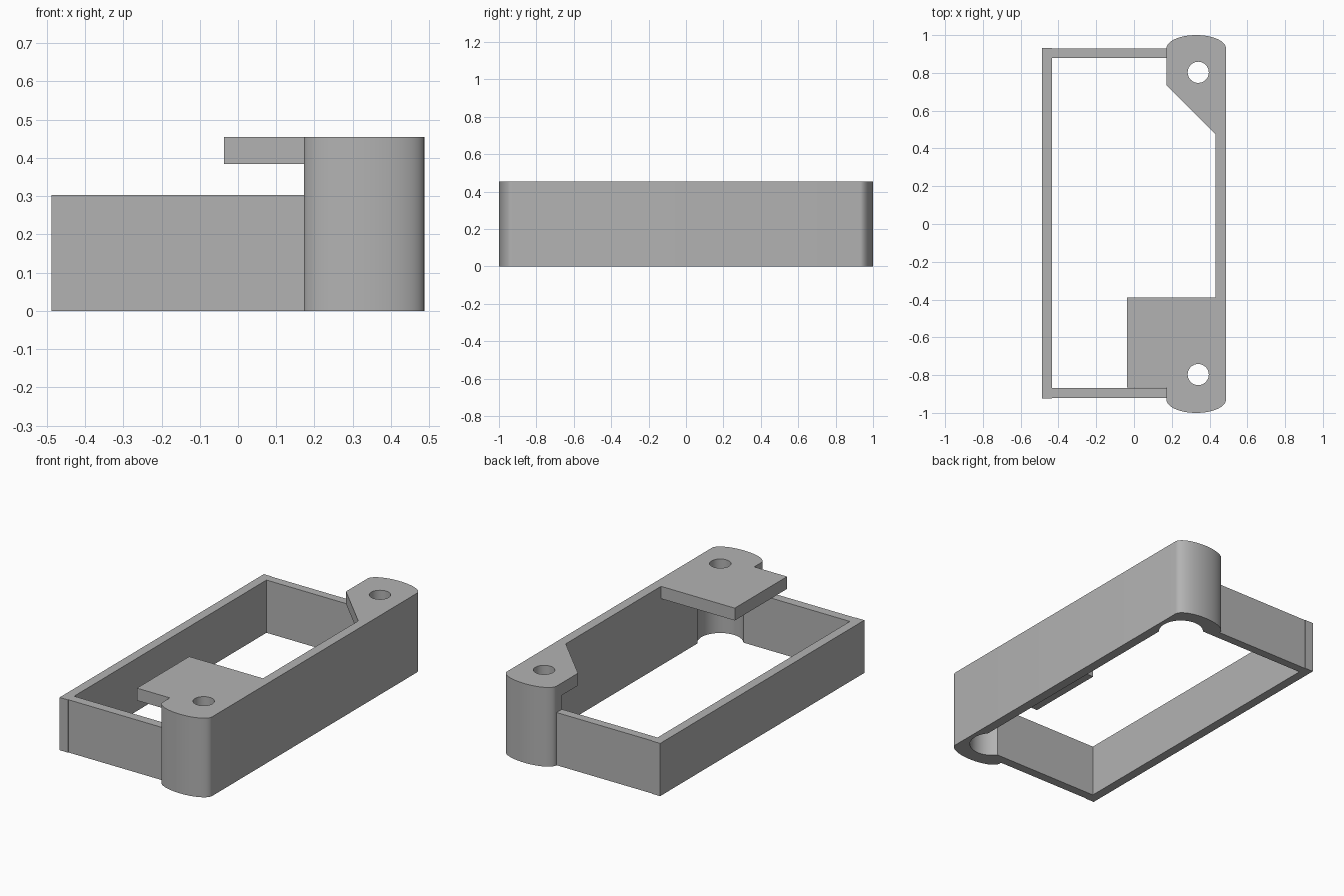
import bpy, bmesh, math

old = bpy.data.objects.get("Cube")
if old:
    bpy.data.objects.remove(old, do_unlink=True)

gray = bpy.data.materials.new("plain gray")
gray.use_nodes = True
COLOR = (0.45, 0.45, 0.45, 1)
gray.diffuse_color = COLOR
gray.node_tree.nodes["Principled BSDF"].inputs["Base Color"].default_value = COLOR


def prism(name, outline, bottom, top):
    """Extrude a counter-clockwise outline between two heights."""
    bm = bmesh.new()
    face = bm.faces.new([bm.verts.new((x, y, bottom)) for x, y in outline])
    grown = bmesh.ops.extrude_face_region(bm, geom=[face])["geom"]
    moved = [v for v in grown if isinstance(v, bmesh.types.BMVert)]
    bmesh.ops.translate(bm, verts=moved, vec=(0, 0, top - bottom))
    bmesh.ops.recalc_face_normals(bm, faces=bm.faces)
    mesh = bpy.data.meshes.new(name)
    bm.to_mesh(mesh)
    bm.free()
    mesh.materials.append(gray)
    obj = bpy.data.objects.new(name, mesh)
    bpy.context.collection.objects.link(obj)
    return obj


def rect(x0, x1, y0, y1):
    return [(x0, y0), (x1, y0), (x1, y1), (x0, y1)]


def arc(cx, cy, rx, ry, start, end, steps):
    angles = [math.radians(start + (end - start) * i / steps) for i in range(steps + 1)]
    return [(cx + rx * math.cos(a), cy + ry * math.sin(a)) for a in angles]


def cut(target, cutter):
    cutter.hide_render = True
    mod = target.modifiers.new("cut", "BOOLEAN")
    mod.operation = "DIFFERENCE"
    mod.solver = "EXACT"
    mod.object = cutter
    bpy.context.view_layer.objects.active = target
    bpy.ops.object.modifier_apply(modifier=mod.name)
    bpy.data.objects.remove(cutter, do_unlink=True)


# Low walls on three sides
LOW = 0.303
prism("left_wall", rect(-0.488, -0.435, -0.923, 0.932), 0, LOW)
prism("front_wall", rect(-0.435, 0.19, -0.92, -0.867), 0, LOW)
prism("back_wall", rect(-0.435, 0.19, 0.88, 0.929), 0, LOW)

# Tall side with rounded posts, a square tab and a chamfered corner plate
POST_L, POST_R, WALL_IN = 0.172, 0.487, 0.432
TALL, PLATE_UNDER = 0.455, 0.384
mid, half = (POST_L + POST_R) / 2, (POST_R - POST_L) / 2
outline = arc(mid, -0.93, half, 0.07, 180, 360, 32)
outline += arc(mid, 0.93, half, 0.07, 0, 180, 32)
outline += [(POST_L, 0.735), (WALL_IN, 0.475), (WALL_IN, -0.39),
            (-0.037, -0.39), (-0.037, -0.865), (POST_L, -0.865)]
housing = prism("tall_side_housing", outline, 0, TALL)

# Hollow under the plates, round post sockets and screw holes
cut(housing, prism("hollow_cutter", rect(-0.3, WALL_IN, -0.867, 0.88), -0.1, PLATE_UNDER))
for y in (-0.797, 0.803):
    socket = arc(0.34, y, 0.12, 0.12, 0, 352.5, 47)
    cut(housing, prism("socket_cutter", socket, -0.1, PLATE_UNDER))
    hole = arc(0.34, y, 0.056, 0.056, 0, 348.75, 31)
    cut(housing, prism("hole_cutter", hole, 0.2, 0.6))

bpy.ops.object.select_all(action="DESELECT")
housing.select_set(True)
bpy.context.view_layer.objects.active = housing
bpy.ops.object.shade_smooth_by_angle(angle=math.radians(30))
